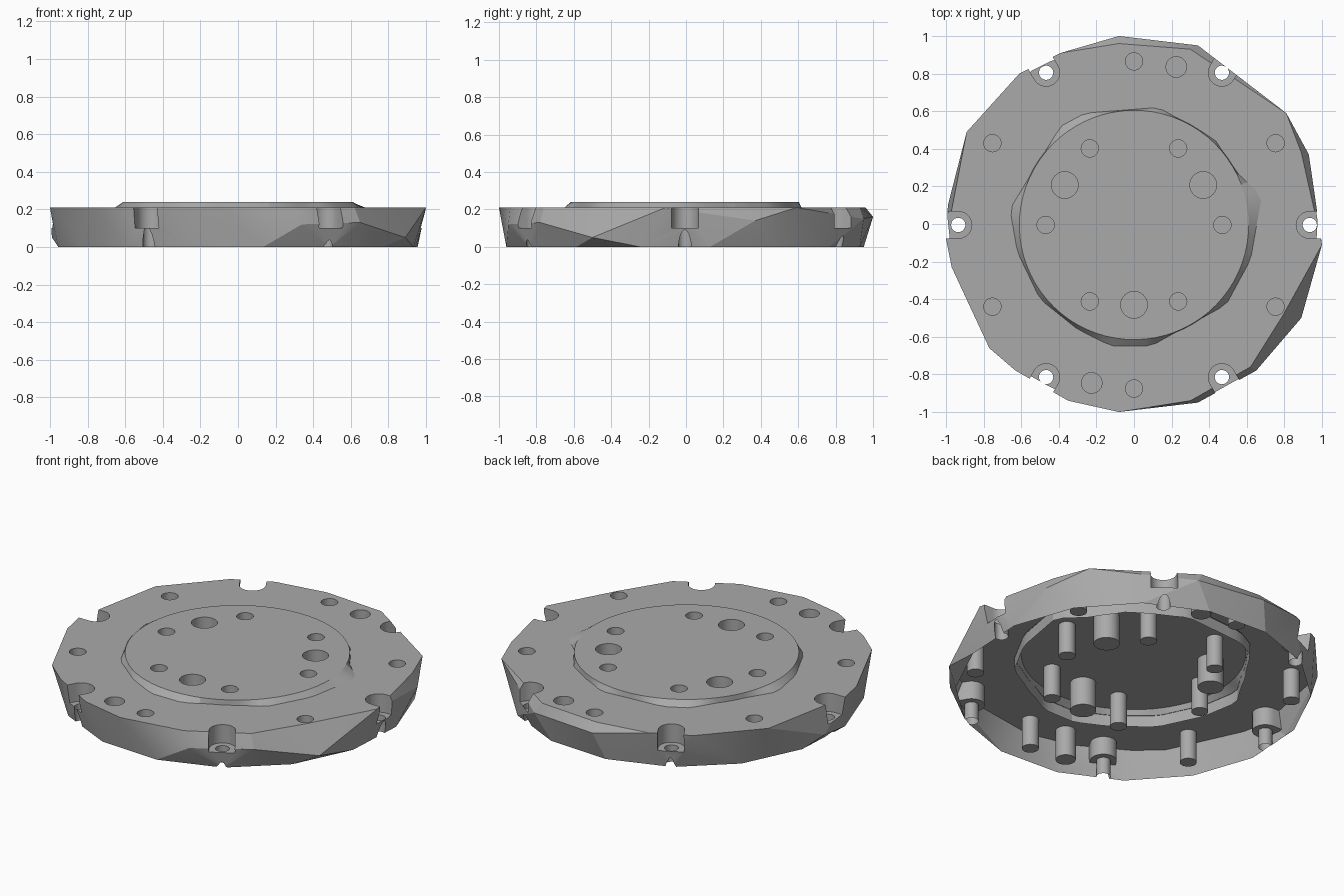
import bpy, bmesh
from math import radians, sin, cos, pi
from mathutils import Vector
from mathutils.geometry import intersect_line_line_2d

cube = bpy.data.objects.get("Cube")
if cube:
    bpy.data.objects.remove(cube, do_unlink=True)

grey = bpy.data.materials.new("machined grey")
grey.use_nodes = True
GREY = (0.40, 0.40, 0.40, 1)
grey.diffuse_color = GREY
grey.node_tree.nodes["Principled BSDF"].inputs["Base Color"].default_value = GREY

TOP, HUB_TOP, SEAT = 0.21, 0.24, 0.10
CY = -0.005                      # centre of the bolt circles


def polar(r, deg):
    return Vector((r * cos(radians(deg)), CY + r * sin(radians(deg))))


def to_object(name, bm):
    bmesh.ops.recalc_face_normals(bm, faces=bm.faces)
    mesh = bpy.data.meshes.new(name)
    bm.to_mesh(mesh)
    bm.free()
    mesh.materials.append(grey)
    obj = bpy.data.objects.new(name, mesh)
    bpy.context.collection.objects.link(obj)
    return obj


def loft(bm, loops, capped=True):
    """Skin a stack of equally long (points, z) loops."""
    rings = [[bm.verts.new((p[0], p[1], z)) for p in pts] for pts, z in loops]
    for a, b in zip(rings, rings[1:]):
        for i in range(len(a)):
            j = (i + 1) % len(a)
            bm.faces.new((a[i], a[j], b[j], b[i]))
    if capped:
        bm.faces.new(rings[0][::-1])
        bm.faces.new(rings[-1])


def drill(bm, centre, r, z0, z1, sides=24):
    ring = [centre + Vector((r * cos(2 * pi * i / sides), r * sin(2 * pi * i / sides)))
            for i in range(sides)]
    loft(bm, [(ring, z0), (ring, z1)])


def combine(target, other, operation):
    mod = target.modifiers.new("combine", "BOOLEAN")
    mod.operation, mod.object, mod.solver = operation, other, "EXACT"
    bpy.context.view_layer.objects.active = target
    bpy.ops.object.modifier_apply(modifier=mod.name)
    bpy.data.objects.remove(other, do_unlink=True)


# Faceted flange: hull of an uneven upper rim and a regular lower rim
rim = [(.81, .59), (.89, .38), (1, -.11), (.79, -.49), (.62, -.76), (.3, -.94),
       (-.08, -1), (-.35, -.94), (-.63, -.78), (-.77, -.66), (-.97, -.23),
       (-1, -.08), (-.89, .49), (-.61, .8), (-.39, .91), (-.08, .96), (.3, .93)]
chips = [(-.08, 1, .16), (.34, .95, .15), (.93, .37, .14), (.89, -.5, .05),
         (.65, -.78, .13), (.34, -.95, .12), (-.99, .1, .05)]
bm = bmesh.new()
for x, y in rim:
    bm.verts.new((x, y, TOP))
for c in chips:
    bm.verts.new(c)
for i in range(16):
    p = polar(0.965, i * 22.5 + 8)
    bm.verts.new((p.x, p.y, 0))
bmesh.ops.convex_hull(bm, input=bm.verts)
bmesh.ops.dissolve_limit(bm, angle_limit=0.002, verts=bm.verts, edges=bm.edges)
flange = to_object("flange", bm)

# Raised hub: round top flaring to an uneven foot
foot = [Vector(p) for p in (
    (.62, -.19), (.68, .15), (.54, .28), (.43, .45), (.13, .62), (-.26, .59),
    (-.39, .52), (-.66, .08), (-.62, -.15), (-.5, -.4), (-.3, -.56),
    (-.12, -.65), (.09, -.65), (.25, -.56), (.49, -.43))]


def foot_point(deg):
    far = polar(2, deg)
    for a, b in zip(foot, foot[1:] + foot[:1]):
        hit = intersect_line_line_2d(Vector((0, CY)), far, a, b)
        if hit:
            r = max((hit - Vector((0, CY))).length, 0.613)
            return polar(r, deg)
    return polar(0.62, deg)


angles = [i * 5 + 0.7 for i in range(72)]
round_top = [polar(0.61, a) for a in angles]
flared = [foot_point(a) for a in angles]
bm = bmesh.new()
loft(bm, [(flared, 0.1), (flared, TOP), (round_top, HUB_TOP)])
combine(flange, to_object("hub", bm), "UNION")

# Open-sided seats for the six rim bolts
bm = bmesh.new()
for k in range(6):
    a = k * 60
    c, out = polar(0.935, a), polar(1, a) - Vector((0, CY))
    side = Vector((-out.y, out.x))
    arc = [c + 0.072 * (side * cos(t) - out * sin(t))
           for t in (pi * i / 14 for i in range(15))]
    outline = [c + out * 0.2 + side * 0.072] + arc + [c + out * 0.2 - side * 0.072]
    loft(bm, [(outline, SEAT), (outline, 0.4)])
combine(flange, to_object("bolt_seats", bm), "DIFFERENCE")

# Bolt holes through the seats
bm = bmesh.new()
for k in range(6):
    drill(bm, polar(0.935, k * 60), 0.038, -0.1, 0.2)
combine(flange, to_object("bolt_holes", bm), "DIFFERENCE")

# Blind holes in the rim and the hub
bm = bmesh.new()
for k in range(6):
    drill(bm, polar(0.87, 30 + k * 60), 0.046, 0.03, 0.4)
    drill(bm, polar(0.47, k * 60), 0.046, 0.05, 0.4)
for k in range(3):
    drill(bm, polar(0.425, 30 + k * 120), 0.071, 0.07, 0.4, 32)
for a in (75, 255):
    drill(bm, polar(0.87, a), 0.055, 0.03, 0.4)
combine(flange, to_object("blind_holes", bm), "DIFFERENCE")

# Leave the underside open so the hole sleeves hang inside the shell
bm = bmesh.new()
bm.from_mesh(flange.data)
under = [f for f in bm.faces if f.calc_center_median().z < 0.002 and f.normal.z < -0.9]
bmesh.ops.delete(bm, geom=under, context="FACES")
bm.to_mesh(flange.data)
bm.free()

# Collar below the hub
bm = bmesh.new()
loft(bm, [(flared, 0.14), (flared, TOP - 0.002)], capped=False)
collar = to_object("hub_collar", bm)

bpy.ops.object.select_all(action="DESELECT")
for obj in (flange, collar):
    obj.select_set(True)
bpy.context.view_layer.objects.active = flange
bpy.ops.object.shade_smooth_by_angle(angle=radians(20))
